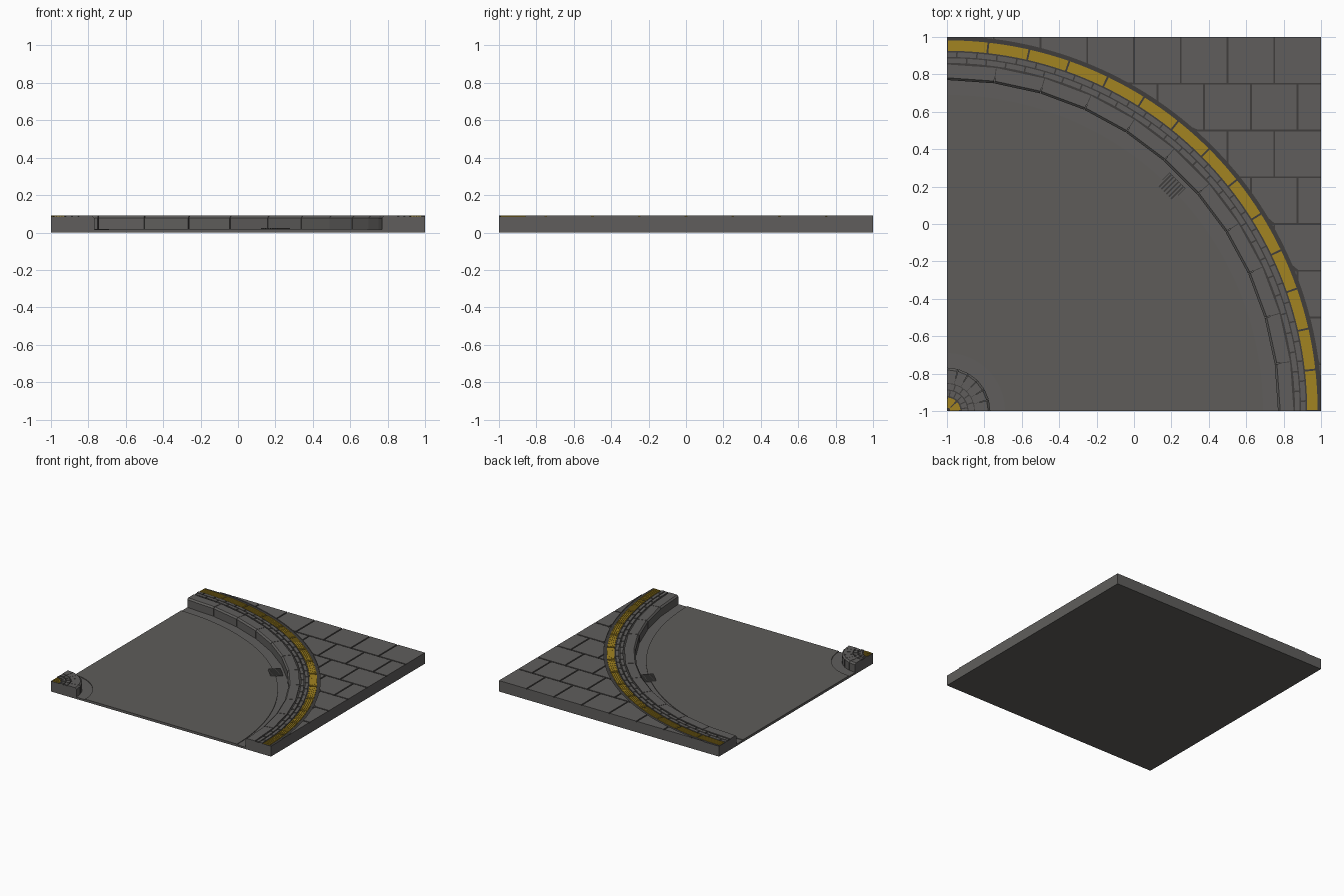
import bpy, bmesh, math

if "Cube" in bpy.data.objects:
    bpy.data.objects.remove(bpy.data.objects["Cube"])

CX, CY = -1.0, -1.0          # centre of the bend
TOP, BED, ROAD, GUTTER = 0.09, 0.085, 0.02, 0.015


def material(name, rgb):
    m = bpy.data.materials.new(name)
    m.diffuse_color = (*rgb, 1)
    m.use_nodes = True
    m.node_tree.nodes["Principled BSDF"].inputs["Base Color"].default_value = m.diffuse_color
    return m


STONE = material("grey stone", (0.115, 0.111, 0.107))
ASPHALT = material("asphalt grey", (0.112, 0.108, 0.102))
GROUT = material("dark grout", (0.05, 0.048, 0.046))
YELLOW = material("warning yellow", (0.36, 0.23, 0.015))


def finish(bm, name, mats):
    bmesh.ops.remove_doubles(bm, verts=bm.verts, dist=1e-5)
    bmesh.ops.recalc_face_normals(bm, faces=bm.faces)
    me = bpy.data.meshes.new(name)
    bm.to_mesh(me)
    bm.free()
    for m in mats:
        me.materials.append(m)
    ob = bpy.data.objects.new(name, me)
    bpy.context.collection.objects.link(ob)
    return ob


def polar(r, deg):
    a = math.radians(deg)
    return CX + r * math.cos(a), CY + r * math.sin(a)


def sweep(bm, profile, a0, a1, n):
    """Sweep a closed (radius, height) profile around the bend centre."""
    rings = []
    for i in range(n + 1):
        a = a0 + (a1 - a0) * i / n
        rings.append([bm.verts.new((*polar(r, a), z)) for r, z in profile])
    k = len(profile)
    for p, q in zip(rings, rings[1:]):
        for j in range(k):
            bm.faces.new((p[j], p[(j + 1) % k], q[(j + 1) % k], q[j]))
    bm.faces.new(rings[0])
    bm.faces.new(rings[-1][::-1])


def band(bm, r0, r1, z0, z1, a0=0, a1=90, n=56):
    sweep(bm, [(r0, z0), (r1, z0), (r1, z1), (r0, z1)], a0, a1, n)


def prism(bm, pts, z0, z1):
    lo = [bm.verts.new((x, y, z0)) for x, y in pts]
    hi = [bm.verts.new((x, y, z1)) for x, y in pts]
    bm.faces.new(lo[::-1])
    bm.faces.new(hi)
    for i in range(len(pts)):
        j = (i + 1) % len(pts)
        bm.faces.new((lo[i], lo[j], hi[j], hi[i]))


def grout_top(ob):
    for f in ob.data.polygons:
        f.material_index = 1 if f.normal.z > 0.9 else 0


def stones(bm, r0, r1, count, gap, n, z0=0.08, z1=TOP, shift=0.0):
    """Ring of paving blocks; gap is the joint width, shift offsets the bond."""
    step = 90 / count
    half = math.degrees(gap / ((r0 + r1) / 2)) / 2
    for i in range(-1, count + 1):
        a0 = max(0, (i + shift) * step + half)
        a1 = min(90, (i + 1 + shift) * step - half)
        if a1 - a0 > 0.1:
            band(bm, r0, r1, z0, z1, a0, a1, n)


# Base plate, doubling as the gutter surface
bm = bmesh.new()
prism(bm, [(-1, -1), (1, -1), (1, 1), (-1, 1)], 0, GUTTER)
finish(bm, "base_plate", [STONE])

# Curved road surface
bm = bmesh.new()
band(bm, 0.31, 1.69, 0.005, ROAD)
finish(bm, "road", [ASPHALT])

# Pavement beds with grout-coloured tops
bm = bmesh.new()
arc = [polar(1.80, 90 * i / 56) for i in range(57)]
prism(bm, arc + [(-1, 1), (1, 1), (1, -1)], 0, BED)
grout_top(finish(bm, "outer_pavement_bed", [STONE, GROUT]))
bm = bmesh.new()
band(bm, 0, 0.18, 0, BED, n=18)
grout_top(finish(bm, "inner_pavement_bed", [STONE, GROUT]))


# Kerb stones: straight chamfered blocks
def kerb(name, face, back, count, gap):
    s = 1 if back > face else -1
    profile = [(face, 0), (face, TOP - 0.012), (face + s * 0.012, TOP),
               (back, TOP), (back, 0)]
    bm = bmesh.new()
    step = 90 / count
    half = math.degrees(gap / face) / 2
    for i in range(count):
        a0 = i * step + (half if i else 0)
        a1 = (i + 1) * step - (half if i < count - 1 else 0)
        sweep(bm, profile, a0, a1, 1)
    finish(bm, name, [STONE])


kerb("outer_kerb", 1.77, 1.853, 11, 0.004)
kerb("inner_kerb", 0.232, 0.15, 6, 0.003)

# Two rows of bricks in running bond behind each kerb
bm = bmesh.new()
stones(bm, 1.861, 1.886, 28, 0.008, 2)
stones(bm, 1.893, 1.918, 28, 0.008, 2, shift=0.5)
finish(bm, "outer_bricks", [STONE])
bm = bmesh.new()
stones(bm, 0.115, 0.145, 5, 0.006, 3)
stones(bm, 0.08, 0.109, 5, 0.006, 3, shift=0.5)
finish(bm, "inner_bricks", [STONE])


# Yellow tactile plates with concentric ribs
def tactile(name, r0, r1, count, gap, n):
    bm = bmesh.new()
    stones(bm, r0, r1, count, gap, n, z1=0.088)
    pitch = (r1 - r0) / 4
    for k in range(4):
        a = r0 + pitch * (k + 0.18)
        stones(bm, a, a + pitch * 0.64, count, gap + 0.01, n, z0=0.086, z1=0.092)
    finish(bm, name, [YELLOW])


tactile("outer_tactile_strip", 1.926, 1.982, 14, 0.01, 4)
tactile("inner_tactile_strip", 0.018, 0.072, 2, 0.006, 6)

# Running-bond paving slabs, trimmed along the curve
R = 2.005
bm = bmesh.new()
g = 0.005
for row in range(8):
    y0, y1 = -1 + row * 0.25, -0.75 + row * 0.25
    ya, yb = y0 + g, (y1 - g if row < 7 else 1.0)
    off = 0 if row % 2 else 0.125
    for col in range(-1, 9):
        x0 = -1 + col * 0.25 + off
        xa, xb = x0 + g, min(1.0, x0 + 0.25 - g)
        if x0 + 0.25 > 0.999 and off == 0:
            xb = 1.0
        reach = math.sqrt(max(0, R * R - (yb - CY) ** 2)) + CX
        xs = max(xa, reach)
        if xs > xb - 0.004:
            continue
        low = []
        for i in range(9):
            x = xs + (xb - xs) * i / 8
            y = math.sqrt(max(0, R * R - (x - CX) ** 2)) + CY
            p = (x, min(yb, max(ya, y)))
            low.append(p)
        pts = low + [(xb, yb)]
        if low[0][1] < yb - 1e-4:
            pts.append((xs, yb))
        prism(bm, pts, 0.08, TOP)
finish(bm, "paving_slabs", [STONE])

# Drain grate in the gutter halfway round the bend
def tilted(u0, u1, v0, v1):
    c = math.sqrt(0.5)
    return [(CX + c * (u - v), CY + c * (u + v))
            for u, v in ((u0, v0), (u1, v0), (u1, v1), (u0, v1))]


bm = bmesh.new()
prism(bm, tilted(1.65, 1.745, -0.06, 0.06), 0.01, 0.0215)
finish(bm, "drain_pit", [GROUT])
bm = bmesh.new()
for i in range(7):
    v = -0.06 + i * 0.0185
    prism(bm, tilted(1.65, 1.745, v, v + 0.009), 0.01, 0.025)
finish(bm, "drain_bars", [STONE])
